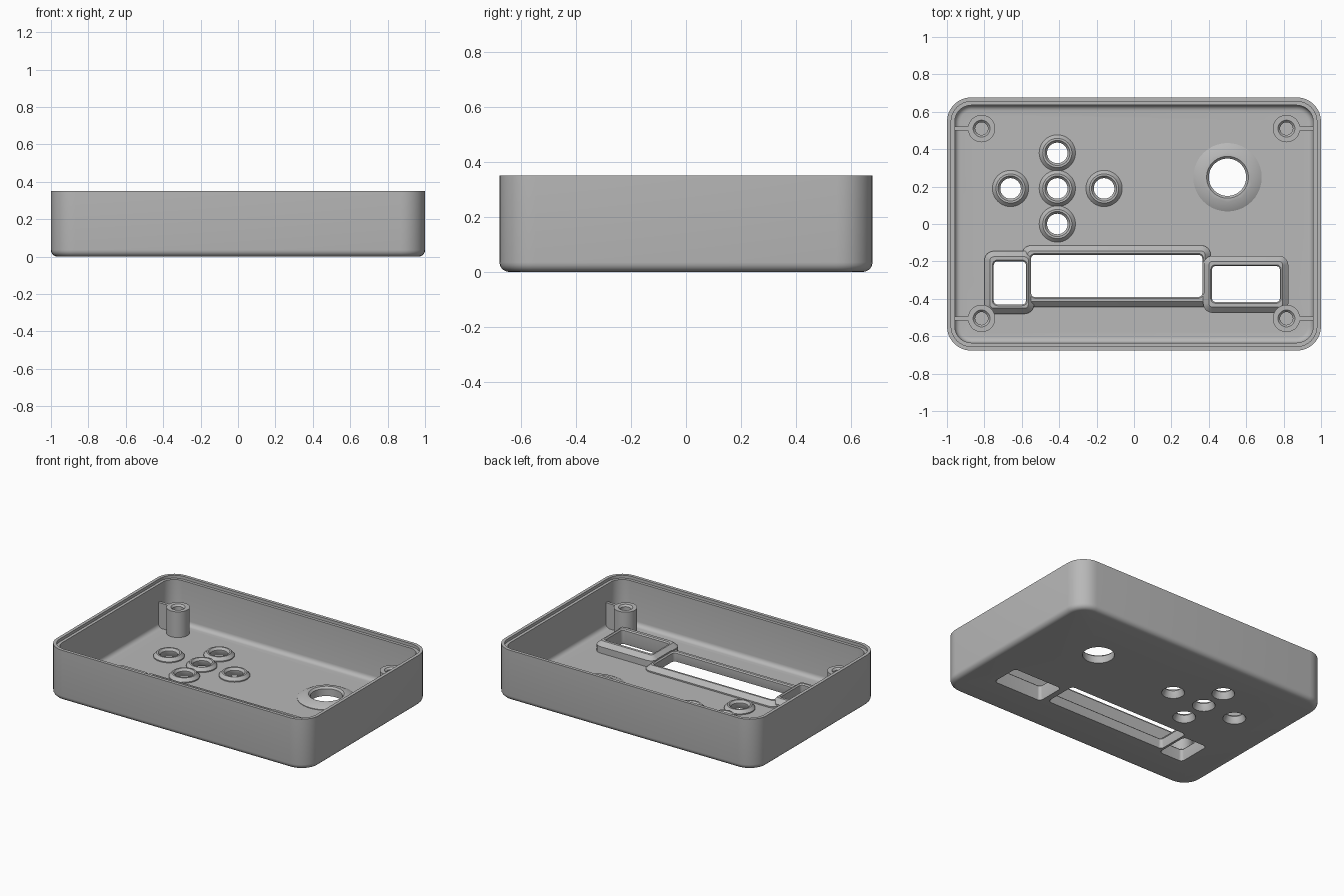
import bpy, bmesh, math

if "Cube" in bpy.data.objects:
    bpy.data.objects.remove(bpy.data.objects["Cube"])

grey = bpy.data.materials.new("plain_grey")
grey.diffuse_color = (0.48, 0.48, 0.48, 1)
grey.use_nodes = True
grey.node_tree.nodes["Principled BSDF"].inputs["Base Color"].default_value = grey.diffuse_color


def rounded_rect(x0, x1, y0, y1, r, n=8):
    pts = []
    corners = [(x1 - r, y1 - r), (x0 + r, y1 - r), (x0 + r, y0 + r), (x1 - r, y0 + r)]
    for q, (cx, cy) in enumerate(corners):
        for i in range(n + 1):
            a = math.pi / 2 * (q + i / n)
            pts.append((cx + r * math.cos(a), cy + r * math.sin(a)))
    return pts


def circle(cx, cy, r, n=40):
    return [(cx + r * math.cos(2 * math.pi * i / n), cy + r * math.sin(2 * math.pi * i / n))
            for i in range(n)]


def loft(name, rings):
    """Closed solid through a list of (outline, z)."""
    bm = bmesh.new()
    loops = [[bm.verts.new((x, y, z)) for x, y in pts] for pts, z in rings]
    for a, b in zip(loops, loops[1:]):
        n = len(a)
        for i in range(n):
            bm.faces.new((a[i], a[(i + 1) % n], b[(i + 1) % n], b[i]))
    bm.faces.new(loops[0][::-1])
    bm.faces.new(loops[-1])
    bmesh.ops.recalc_face_normals(bm, faces=bm.faces)
    me = bpy.data.meshes.new(name)
    bm.to_mesh(me)
    bm.free()
    me.materials.append(grey)
    ob = bpy.data.objects.new(name, me)
    bpy.context.collection.objects.link(ob)
    return ob


def rect_loft(name, box, r, steps):
    """Rounded box through (inset, z) steps; the inset shrinks the outline."""
    x0, x1, y0, y1 = box
    return loft(name, [(rounded_rect(x0 + d, x1 - d, y0 + d, y1 - d, max(r - d, 0.006)), z)
                       for d, z in steps])


def round_loft(name, x, y, steps):
    return loft(name, [(circle(x, y, r), z) for r, z in steps])


def combine(target, tool, op):
    m = target.modifiers.new(op, 'BOOLEAN')
    m.operation = op
    m.solver = 'EXACT'
    m.object = tool
    bpy.context.view_layer.objects.active = target
    bpy.ops.object.modifier_apply(modifier=m.name)
    bpy.data.objects.remove(tool)


W, D, H, FLOOR = 1.0, 0.677, 0.35, 0.033
outer = (-W, W, -D, D)

# Tray shell: rounded bottom edge, stepped rim, rounded inside edge
b = 0.035
steps = [(b * (1 - math.sin(i * math.pi / 10)), b * (1 - math.cos(i * math.pi / 10)))
         for i in range(6)]
steps += [(0, H), (0.022, H), (0.022, H - 0.02), (0.042, H - 0.02)]
f = 0.03
steps += [(0.042 + f * (1 - math.cos(i * math.pi / 10)), FLOOR + f * (1 - math.sin(i * math.pi / 10)))
          for i in range(6)]
case = rect_loft("enclosure", outer, 0.13, steps)

adds, cuts = [], []

# Button collars and their flared holes
for x, y in [(-0.41, 0.38), (-0.41, 0.19), (-0.41, 0.0), (-0.66, 0.19), (-0.16, 0.19)]:
    adds.append(round_loft("button_collar", x, y,
                           [(0.097, 0.015), (0.097, 0.04), (0.078, 0.06)]))
    cuts.append(round_loft("button_hole", x, y,
                           [(0.073, -0.02), (0.072, 0.0), (0.055, 0.035), (0.055, 0.045),
                            (0.068, 0.061), (0.068, 0.1)]))

# Large round collar and hole
adds.append(round_loft("dial_collar", 0.5, 0.25,
                       [(0.183, 0.015), (0.183, 0.037), (0.135, 0.062)]))
cuts.append(round_loft("dial_hole", 0.5, 0.25,
                       [(0.1, -0.02), (0.1, 0.05), (0.113, 0.063), (0.113, 0.1)]))

# Rectangular frames: outer box, hole box, top height, straight wall height
frames = [
    ("screen", (-0.6, 0.41, -0.445, -0.115), (-0.55, 0.365, -0.39, -0.165), 0.07, 0.042),
    ("left_port", (-0.8, -0.535, -0.48, -0.145), (-0.75, -0.578, -0.43, -0.2), 0.085, 0.055),
    ("right_port", (0.37, 0.825, -0.475, -0.17), (0.417, 0.78, -0.417, -0.225), 0.105, 0.078),
]
for name, box, hole, top, wall in frames:
    adds.append(rect_loft(name + "_frame", box, 0.05, [(0, 0.015), (0, wall), (0.03, top)]))
    cuts.append(rect_loft(name + "_hole", hole, 0.02,
                          [(-0.006, -0.02), (-0.006, 0.0), (0, 0.03), (0, top - 0.008),
                           (-0.008, top + 0.001), (-0.008, 0.2)]))

# Screw posts with side ribs and blind holes
for sx in (-1, 1):
    for y in (-0.505, 0.51):
        x = 0.815 * sx
        adds.append(round_loft("screw_post", x, y, [(0.073, 0.015), (0.073, 0.21)]))
        xs = sorted((0.86 * sx, 0.975 * sx))
        adds.append(loft("post_rib", [([(xs[0], y - 0.01), (xs[1], y - 0.01),
                                        (xs[1], y + 0.01), (xs[0], y + 0.01)], z)
                                      for z in (0.015, 0.207)]))
        cuts.append(round_loft("screw_hole", x, y,
                               [(0.034, 0.05), (0.034, 0.198), (0.046, 0.211), (0.046, 0.26)]))

for ob in adds:
    combine(case, ob, 'UNION')
for ob in cuts:
    combine(case, ob, 'DIFFERENCE')

# Smooth rounded walls, crisp edges
bpy.ops.object.select_all(action='DESELECT')
case.select_set(True)
bpy.context.view_layer.objects.active = case
bpy.ops.object.shade_smooth_by_angle(angle=math.radians(30))
